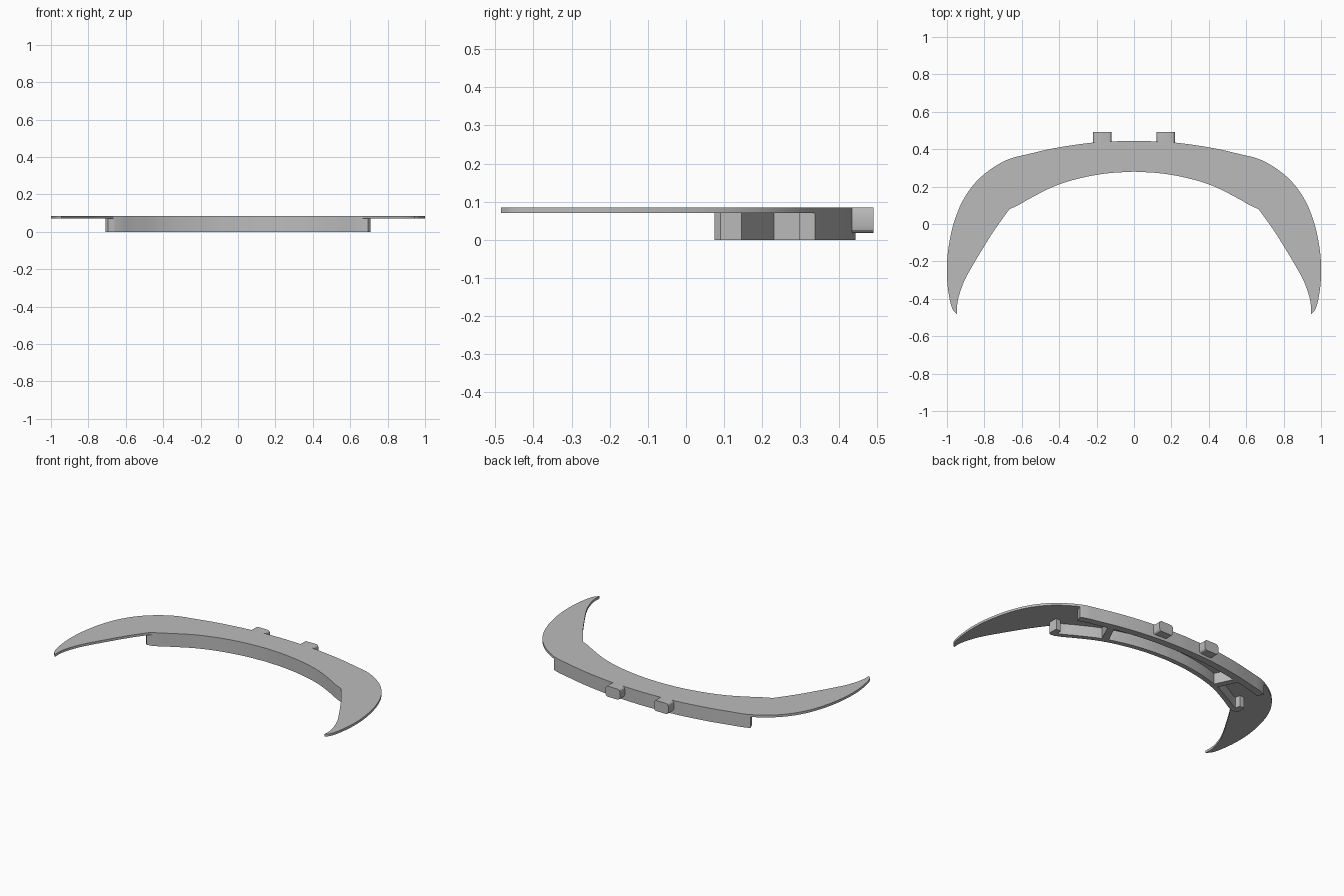
import bpy, bmesh
from mathutils import Vector

cube = bpy.data.objects.get("Cube")
if cube:
    bpy.data.objects.remove(cube, do_unlink=True)

grey = bpy.data.materials.new("plain grey")
grey.use_nodes = True
grey.diffuse_color = (0.5, 0.5, 0.5, 1)
grey.node_tree.nodes["Principled BSDF"].inputs["Base Color"].default_value = (0.5, 0.5, 0.5, 1)

PLATE_LOW, PLATE_TOP = 0.07, 0.085


def smooth(points, steps=6):
    """Catmull-Rom curve through the points."""
    p = [Vector(q) for q in points]
    p = [2 * p[0] - p[1]] + p + [2 * p[-1] - p[-2]]
    out = []
    for a, b, c, d in zip(p, p[1:], p[2:], p[3:]):
        for i in range(steps):
            t = i / steps
            out.append(0.5 * (2 * b + (c - a) * t + (2 * a - 5 * b + 4 * c - d) * t * t
                              + (3 * b - a - 3 * c + d) * t ** 3))
    return out + [p[-2]]


def mirrored(half):
    """Left-to-right curve from a half that starts on the centre line."""
    return [Vector((-q.x, q.y)) for q in reversed(half[1:])] + half


def offset(curve, dist):
    """Shift a left-to-right curve sideways, positive towards the back."""
    out = []
    for i, q in enumerate(curve):
        t = (curve[min(i + 1, len(curve) - 1)] - curve[max(i - 1, 0)]).normalized()
        out.append(q + Vector((-t.y, t.x)) * dist)
    return out


def prism(name, outline, low, high):
    bm = bmesh.new()
    face = bm.faces.new([bm.verts.new((x, y, low)) for x, y in outline])
    ext = bmesh.ops.extrude_face_region(bm, geom=[face])
    bmesh.ops.translate(bm, vec=(0, 0, high - low),
                        verts=[v for v in ext["geom"] if isinstance(v, bmesh.types.BMVert)])
    bmesh.ops.recalc_face_normals(bm, faces=bm.faces)
    mesh = bpy.data.meshes.new(name)
    bm.to_mesh(mesh)
    bm.free()
    mesh.materials.append(grey)
    obj = bpy.data.objects.new(name, mesh)
    bpy.context.collection.objects.link(obj)
    return obj


def finish(obj):
    bpy.ops.object.select_all(action='DESELECT')
    obj.select_set(True)
    bpy.context.view_layer.objects.active = obj
    bpy.ops.object.shade_smooth_by_angle(angle=0.5)


# Curves of the crescent: back edge, front arch, inner edge of the horn
back = smooth([(0, .445), (.2, .437), (.4, .41), (.56, .375), (.69, .338), (.82, .25),
               (.91, .135), (.965, 0), (.995, -.15), (1, -.28), (.988, -.39),
               (.97, -.455), (.945, -.485)])
arch = smooth([(0, .28), (.15, .27), (.3, .242), (.43, .2), (.55, .14), (.62, .1), (.665, .08)])
horn = smooth([(.665, .08), (.72, .005), (.78, -.085), (.89, -.27), (.93, -.365),
               (.945, -.43), (.945, -.485)])

# Flat crescent plate
outline = mirrored(back) + list(reversed(mirrored(arch + horn[1:])))[1:-1]
finish(prism("crescent_plate", outline, PLATE_LOW, PLATE_TOP))

# Long walls under the plate
front = mirrored(arch)
finish(prism("front_wall", front + offset(front, .03)[::-1], 0, PLATE_LOW))
rear = mirrored([q for q in back if q.x <= .70 and q.y > 0])
finish(prism("back_wall", rear + offset(rear, -.045)[::-1], 0, PLATE_LOW))

for side, s in (("left", 1), ("right", -1)):
    # Return block at each end of the front wall
    block = [(.66, .08), (.695, .075), (.708, .09), (.705, .145), (.672, .145)]
    prism(side + "_end_block", [(s * x, y) for x, y in block], 0, PLATE_LOW)

    # Splayed rib joining the two walls
    rib = [(.385, .225), (.425, .21), (.495, .36), (.455, .37)]
    prism(side + "_rib", [(s * x, y) for x, y in rib], 0, PLATE_LOW)

    # Rounded lug on the back edge
    lug = prism(side + "_lug", [(s * x, y) for x, y in
                                ((.12, .42), (.22, .42), (.22, .492), (.12, .492))], .018, PLATE_TOP)
    bm = bmesh.new()
    bm.from_mesh(lug.data)
    along = [e for e in bm.edges if abs(e.verts[0].co.y - e.verts[1].co.y) > .05]
    bmesh.ops.bevel(bm, geom=along, offset=.016, segments=3, profile=.5, affect='EDGES')
    bm.to_mesh(lug.data)
    bm.free()
    finish(lug)
